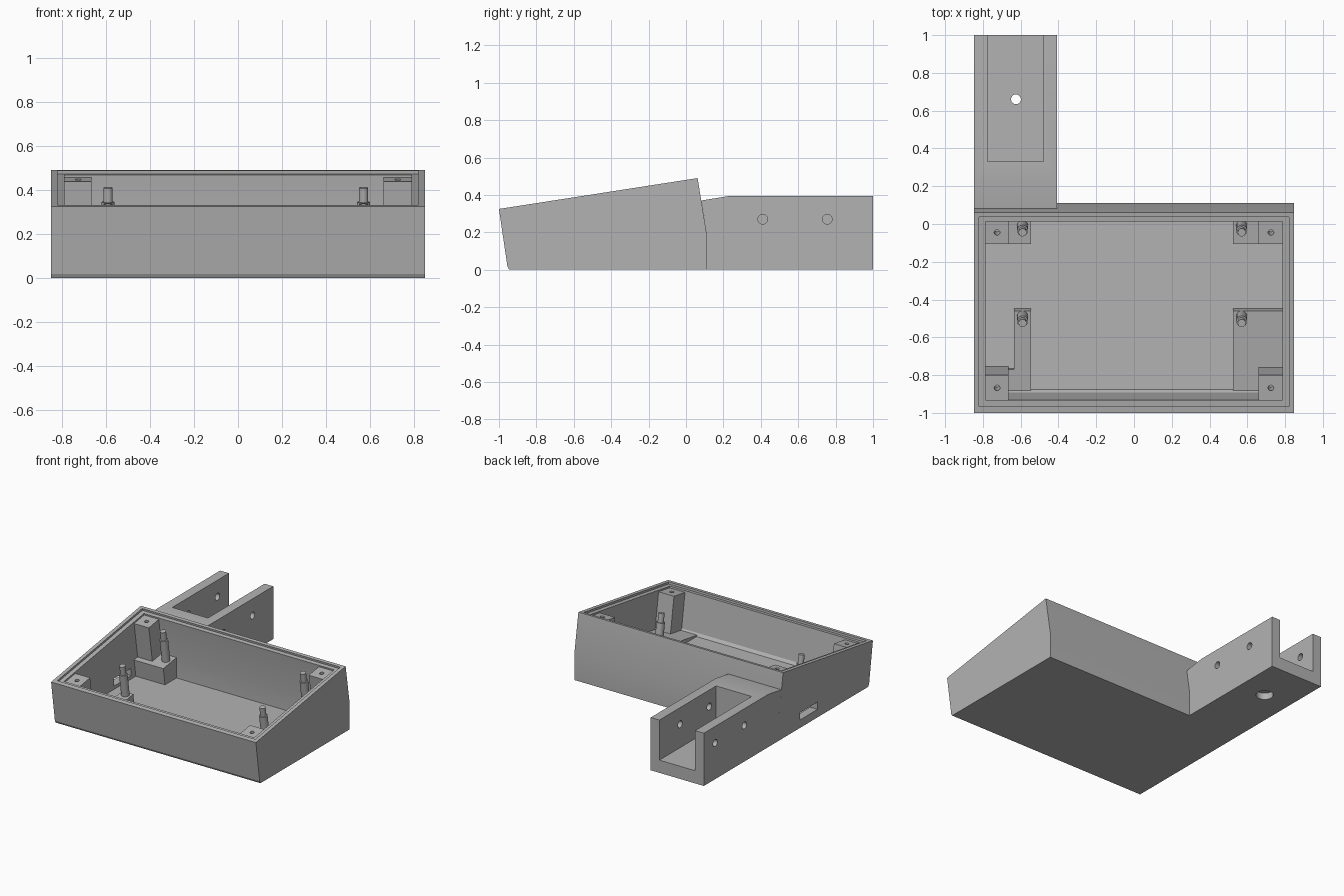
import bpy, bmesh, math
from mathutils import Vector, Matrix

cube = bpy.data.objects.get("Cube")
if cube:
    bpy.data.objects.remove(cube, do_unlink=True)

grey = bpy.data.materials.new("plain_grey")
grey.use_nodes = True
colour = (0.45, 0.45, 0.45, 1)
grey.diffuse_color = colour
grey.node_tree.nodes["Principled BSDF"].inputs["Base Color"].default_value = colour

FLOOR = 0.035
SLOPE = 0.165 / 1.062
DOWN = Vector((0, SLOPE, -1)).normalized()   # direction square to the sloping rim


def rim(y):
    """Height of the sloping rim plane at y."""
    return 0.325 + (y + 1) * SLOPE


def finish(bm, name):
    bmesh.ops.recalc_face_normals(bm, faces=bm.faces)
    mesh = bpy.data.meshes.new(name)
    bm.to_mesh(mesh)
    bm.free()
    mesh.materials.append(grey)
    obj = bpy.data.objects.new(name, mesh)
    bpy.context.collection.objects.link(obj)
    return obj


def prism(name, x0, x1, profile):
    """Side profile (y, z) swept from x0 to x1."""
    bm = bmesh.new()
    face = bm.faces.new([bm.verts.new((x0, y, z)) for y, z in profile])
    swept = bmesh.ops.extrude_face_region(bm, geom=[face])["geom"]
    verts = [v for v in swept if isinstance(v, bmesh.types.BMVert)]
    bmesh.ops.translate(bm, verts=verts, vec=(x1 - x0, 0, 0))
    return finish(bm, name)


def rod(name, start, end, radius):
    """Cylinder between two points."""
    start, end = Vector(start), Vector(end)
    axis = end - start
    turn = axis.to_track_quat('Z', 'Y').to_matrix().to_4x4()
    bm = bmesh.new()
    bmesh.ops.create_cone(bm, cap_ends=True, segments=32, radius1=radius, radius2=radius,
                          depth=axis.length, matrix=Matrix.Translation((start + end) / 2) @ turn)
    return finish(bm, name)


def cut(obj, *cutters):
    bpy.context.view_layer.objects.active = obj
    for cutter in cutters:
        cutter.hide_render = True
        mod = obj.modifiers.new("cut", 'BOOLEAN')
        mod.operation, mod.solver, mod.object = 'DIFFERENCE', 'EXACT', cutter
        bpy.ops.object.modifier_apply(modifier=mod.name)
        bpy.data.objects.remove(cutter, do_unlink=True)


def block(name, x0, x1, front, back, depth):
    """Block standing on the floor, its top parallel to the rim and depth below it."""
    top = [(y, rim(y) - depth) for y in (front, back)]
    base = [(y + (z - 0.02) * SLOPE, 0.02) for y, z in reversed(top)]
    return prism(name, x0, x1, top + base)


# Sloping case: outer shell, hollow, lid rebate and side port
case = prism("case", -0.848, 0.848, [(-1, 0.325), (-0.955, 0.018), (-0.945, 0), (0.11, 0),
                                     (0.11, 0.195), (0.062, 0.49)])
hollow = prism("hollow_cutter", -0.787, 0.787,
               [(-0.95, 0.44), (-0.935, rim(-0.935)), (-0.892, 0.055), (-0.875, FLOOR),
                (0.05, FLOOR), (0.05, 0.19), (0.01, rim(0.01)), (-0.005, 0.58)])
rebate = prism("rebate_cutter", -0.82, 0.82,
               [(-0.965, rim(-0.965) - 0.015), (0.04, rim(0.04) - 0.015), (0.025, 0.58), (-0.98, 0.43)])
port = prism("port_cutter", -0.9, -0.7, [(-0.345, 0.06), (-0.14, 0.06), (-0.14, 0.115), (-0.345, 0.115)])
cut(case, hollow, rebate, port)

# Screw posts in the four corners
for side, x0, x1 in (("right", -0.8, -0.665), ("left", 0.66, 0.8)):
    for end, front, back, hole_y in (("front", -0.94, -0.8, -0.868), ("back", -0.105, 0.02, -0.045)):
        post = block(f"{end}_{side}_screw_post", x0, x1, front, back, 0.027)
        top = Vector((math.copysign(0.725, x0), hole_y, rim(hole_y) - 0.027))
        cut(post, rod("screw_cutter", top - DOWN * 0.05, top + DOWN * 0.12, 0.015))

# Raised pads under the standoffs
PAD = 0.3
block("back_right_pad", -0.8, -0.545, -0.105, 0.055, PAD)
block("back_left_pad", 0.525, 0.8, -0.105, 0.055, PAD)
block("front_left_pad", 0.525, 0.8, -0.9, -0.46, PAD)
block("front_right_pad", -0.635, -0.545, -0.9, -0.46, PAD)
block("front_right_pad_foot", -0.8, -0.635, -0.9, -0.77, PAD)

# Stepped standoffs, square to the rim
for side, x in (("right", -0.59), ("left", 0.57)):
    for end, y in (("front", -0.525), ("back", -0.045)):
        tip = Vector((x, y, rim(y) - 0.064))
        shoulder = tip + DOWN * 0.066
        rod(f"{end}_{side}_standoff_pin", tip, shoulder + DOWN * 0.01, 0.021)
        rod(f"{end}_{side}_standoff", shoulder, tip + DOWN * 0.25, 0.029)

# Channel bracket behind the case, with drilled walls and a counterbored floor
bracket = prism("bracket", -0.848, -0.408, [(0.11, 0), (1, 0), (1, 0.395), (0.235, 0.395),
                                            (0.082, 0.37), (0.11, 0.195)])
channel = prism("channel_cutter", -0.775, -0.48, [(0.33, 0.095), (1.1, 0.095), (1.1, 0.5), (0.33, 0.5)])
holes = [rod("wall_cutter", (x - 0.1, y, 0.27), (x + 0.1, y, 0.27), 0.026)
         for x, y in ((-0.81, 0.865), (-0.81, 0.52), (-0.44, 0.755), (-0.44, 0.41))]
bolt = rod("bolt_cutter", (-0.625, 0.66, -0.1), (-0.625, 0.66, 0.2), 0.026)
counterbore = rod("counterbore_cutter", (-0.625, 0.66, -0.1), (-0.625, 0.66, 0.05), 0.06)
cut(bracket, channel, bolt, counterbore, *holes)

# Smooth round walls, crisp edges elsewhere
bpy.ops.object.select_all(action='DESELECT')
for obj in bpy.context.collection.objects:
    if obj.type == 'MESH' and grey.name in obj.data.materials:
        obj.select_set(True)
        bpy.context.view_layer.objects.active = obj
bpy.ops.object.shade_smooth_by_angle(angle=math.radians(20))
for name in ("case", "bracket"):
    bpy.data.objects[name].data.update()
